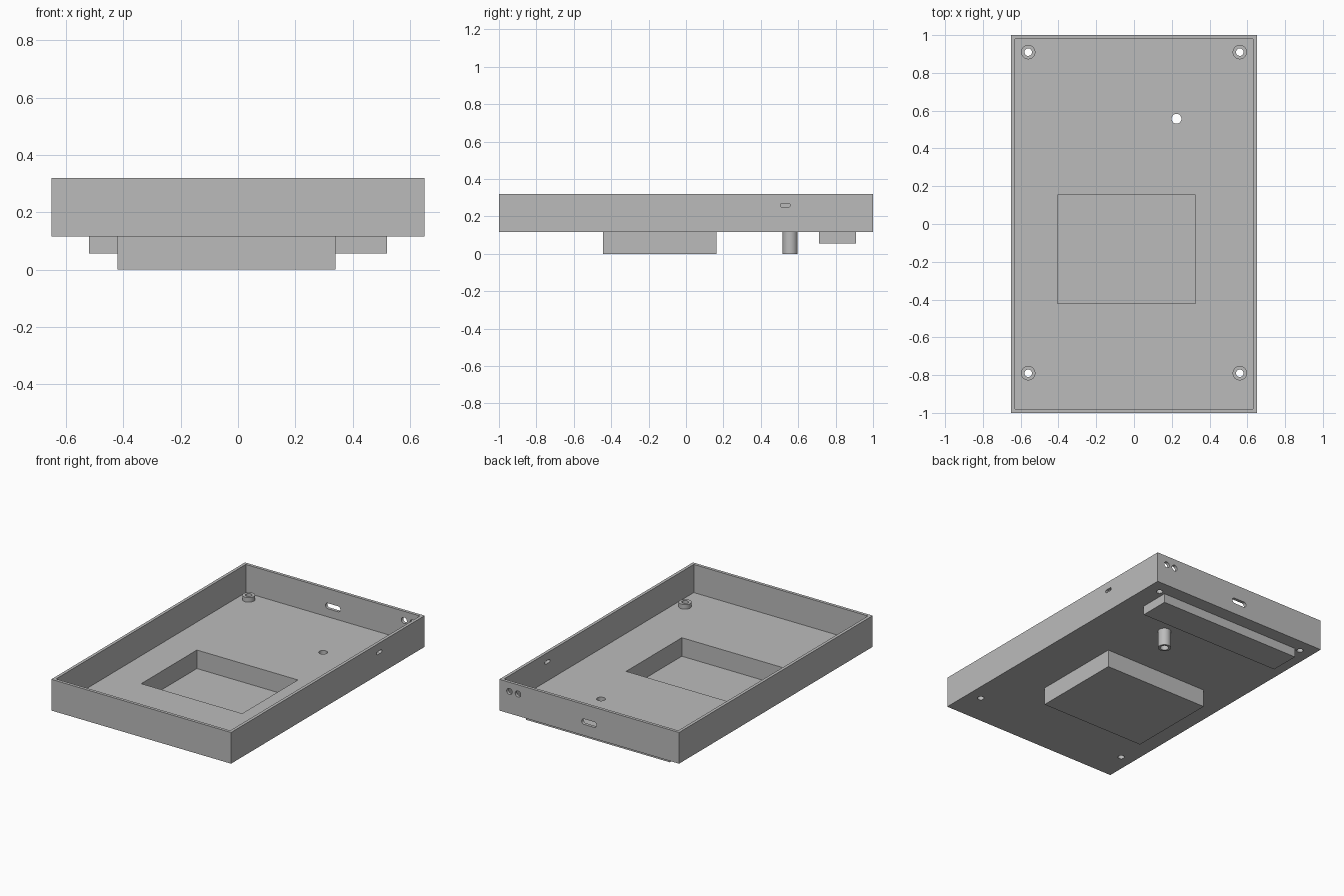
import bpy, bmesh
from math import pi, cos, sin
from mathutils import Matrix

if "Cube" in bpy.data.objects:
    bpy.data.objects.remove(bpy.data.objects["Cube"], do_unlink=True)

grey = bpy.data.materials.new("plain_grey")
grey.use_nodes = True
grey.diffuse_color = (0.5, 0.5, 0.5, 1)
grey.node_tree.nodes["Principled BSDF"].inputs["Base Color"].default_value = (0.5, 0.5, 0.5, 1)

BASE, FLOOR, RIM, WALL = 0.116, 0.136, 0.32, 0.02


def prism(name, outline, low, high, turn=Matrix()):
    """Extrude a flat outline from low to high, then turn it into place."""
    bm = bmesh.new()
    face = bm.faces.new([bm.verts.new((x, y, low)) for x, y in outline])
    top = bmesh.ops.extrude_face_region(bm, geom=[face])["geom"]
    verts = [v for v in top if isinstance(v, bmesh.types.BMVert)]
    bmesh.ops.translate(bm, verts=verts, vec=(0, 0, high - low))
    bmesh.ops.recalc_face_normals(bm, faces=bm.faces)
    bm.transform(turn)
    mesh = bpy.data.meshes.new(name)
    bm.to_mesh(mesh)
    bm.free()
    mesh.materials.append(grey)
    obj = bpy.data.objects.new(name, mesh)
    bpy.context.collection.objects.link(obj)
    return obj


def rect(x0, x1, y0, y1):
    return [(x0, y0), (x1, y0), (x1, y1), (x0, y1)]


def slot(x, y, radius, half=0.0, steps=32):
    """Circle, or a round-ended slot when half is the reach of its centres."""
    pts = []
    for i in range(steps):
        a = 2 * pi * (i + 0.5) / steps
        pts.append((x + radius * cos(a) + (half if cos(a) > 0 else -half), y + radius * sin(a)))
    return pts


def carve(obj, cutters):
    bpy.context.view_layer.objects.active = obj
    for cutter in cutters:
        mod = obj.modifiers.new("cut", "BOOLEAN")
        mod.operation, mod.solver, mod.object = "DIFFERENCE", "EXACT", cutter
        bpy.ops.object.modifier_apply(modifier=mod.name)
        bpy.data.objects.remove(cutter, do_unlink=True)


corners = [(x, y) for x in (-0.56, 0.56) for y in (-0.79, 0.91)]
tube_at = (0.225, 0.557)
pocket_hole = rect(-0.405, 0.325, -0.421, 0.154)
to_back = Matrix.Rotation(pi / 2, 4, "X")
to_side = Matrix.Rotation(pi / 2, 4, "Z") @ to_back

# Open tray with its cavity, floor openings and wall ports
tray = prism("tray", rect(-0.65, 0.65, -1, 1), BASE, RIM)
cuts = [
    prism("cavity", rect(-0.65 + WALL, 0.65 - WALL, -1 + WALL, 1 - WALL), FLOOR, 0.5),
    prism("pocket_cut", pocket_hole, 0.05, 0.2),
    prism("tube_cut", slot(*tube_at, 0.026), 0.05, 0.2),
    prism("back_slot", slot(0, 0.207, 0.018, 0.036), -1.1, -0.9, to_back),
    prism("side_slot", slot(0.531, 0.26, 0.01, 0.017), 0.6, 0.7, to_side),
]
cuts += [prism("screw_cut", slot(x, y, 0.02), 0.05, 0.3) for x, y in corners]
cuts += [prism("back_port", slot(x, 0.26, 0.02), -1.1, -0.9, to_back) for x in (0.515, 0.577)]
carve(tray, cuts)

# Sunken pocket hanging below the floor
pocket = prism("pocket", rect(-0.42, 0.341, -0.444, 0.162), 0, BASE)
carve(pocket, [prism("pocket_inside", pocket_hole, 0.015, 0.2)])

# Screw bosses standing on the floor
parts = [tray, pocket]
for x, y in corners:
    boss = prism("screw_boss", slot(x, y, 0.038), FLOOR, 0.166)
    carve(boss, [prism("boss_cut", slot(x, y, 0.02), 0.05, 0.3)])
    parts.append(boss)

# Hollow tube and solid bar under the floor
tube = prism("tube", slot(*tube_at, 0.04), 0, BASE)
carve(tube, [prism("tube_inside", slot(*tube_at, 0.026), -0.1, 0.2)])
bar = prism("bar", rect(-0.52, 0.52, 0.712, 0.91), 0.056, BASE)
parts += [tube, bar]

bpy.ops.object.select_all(action="DESELECT")
for part in parts:
    part.select_set(True)
bpy.context.view_layer.objects.active = tray
bpy.ops.object.shade_smooth_by_angle()
